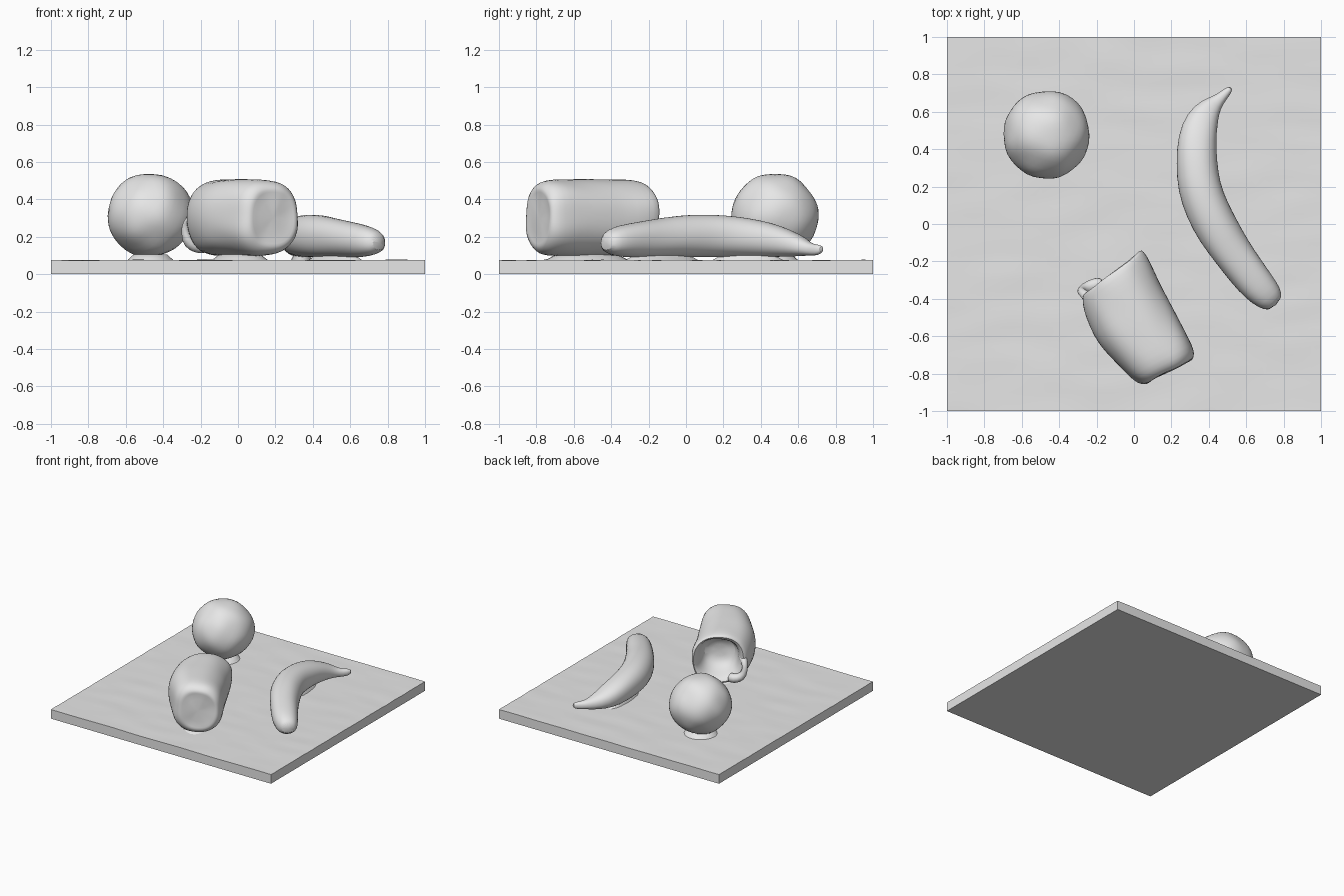
import bpy, bmesh, math
from mathutils import Vector, noise

if "Cube" in bpy.data.objects:
    bpy.data.objects.remove(bpy.data.objects["Cube"])

grey = bpy.data.materials.new("clay_grey")
grey.diffuse_color = (0.8, 0.8, 0.8, 1)
grey.use_nodes = True
grey.node_tree.nodes["Principled BSDF"].inputs["Base Color"].default_value = grey.diffuse_color


def finish(name, bm, angle=60):
    bmesh.ops.recalc_face_normals(bm, faces=bm.faces)
    me = bpy.data.meshes.new(name)
    bm.to_mesh(me)
    bm.free()
    me.materials.append(grey)
    ob = bpy.data.objects.new(name, me)
    bpy.context.collection.objects.link(ob)
    bpy.ops.object.select_all(action='DESELECT')
    ob.select_set(True)
    bpy.context.view_layer.objects.active = ob
    bpy.ops.object.shade_smooth_by_angle(angle=math.radians(angle))
    return ob


def roughen(bm, amount, scale):
    """Push points along their normals for a hand-shaped surface."""
    bm.normal_update()
    for v in bm.verts:
        v.co += v.normal * noise.noise(v.co * scale) * amount


def loft(bm, rings):
    """Skin a list of equal point rings and cap both ends."""
    loops = [[bm.verts.new(p) for p in r] for r in rings]
    n = len(loops[0])
    for a, b in zip(loops, loops[1:]):
        for i in range(n):
            j = (i + 1) % n
            bm.faces.new((a[i], a[j], b[j], b[i]))
    bm.faces.new(loops[0])
    bm.faces.new(loops[-1])


def ring(n, power=2.0):
    """Unit rounded-square section as (side, up) pairs."""
    out = []
    for i in range(n):
        c, s = math.cos(math.tau * i / n), math.sin(math.tau * i / n)
        out.append((math.copysign(abs(c) ** (2 / power), c),
                    math.copysign(abs(s) ** (2 / power), s)))
    return out


def subdivide(ob):
    ob.modifiers.new("smooth", 'SUBSURF').levels = 1
    ob.modifiers["smooth"].render_levels = 1


# Square board with a faintly uneven top
bm = bmesh.new()
bmesh.ops.create_grid(bm, x_segments=40, y_segments=40, size=1)
for v in bm.verts:
    v.co.z = 0.075 + 0.004 * noise.noise(Vector((v.co.x * 3, v.co.y * 9, 0)))
border = [e for e in bm.edges if e.is_boundary]
ext = bmesh.ops.extrude_edge_only(bm, edges=border)["geom"]
for v in [g for g in ext if isinstance(g, bmesh.types.BMVert)]:
    v.co.z = 0
bmesh.ops.contextual_create(bm, geom=[g for g in ext if isinstance(g, bmesh.types.BMEdge)])
finish("board", bm, 40)

# Round fruit
bm = bmesh.new()
bmesh.ops.create_icosphere(bm, subdivisions=4, radius=1)
for v in bm.verts:
    v.co = Vector((v.co.x * 0.232, v.co.y * 0.235, v.co.z * 0.222)) + Vector((-0.468, 0.477, 0.315))
roughen(bm, 0.012, 7)
finish("round_fruit", bm)

# Curved fruit: x, y, half width, bottom, top
stations = [(.52, .73, .012, .12, .15), (.495, .705, .025, .10, .16),
            (.455, .665, .032, .10, .165), (.41, .625, .06, .10, .20),
            (.365, .56, .09, .095, .237), (.337, .46, .105, .09, .277),
            (.335, .33, .11, .09, .302), (.347, .20, .116, .09, .317),
            (.39, .08, .119, .09, .319), (.45, -.04, .117, .09, .313),
            (.525, -.15, .107, .09, .298), (.60, -.25, .102, .09, .282),
            (.67, -.335, .095, .09, .266), (.725, -.395, .08, .10, .242),
            (.762, -.433, .05, .125, .21)]
rings = []
for i, (x, y, w, lo, hi) in enumerate(stations):
    a, b = stations[max(i - 1, 0)], stations[min(i + 1, len(stations) - 1)]
    side = Vector((b[1] - a[1], a[0] - b[0], 0)).normalized()
    rings.append([Vector((x, y, (lo + hi) / 2)) + side * w * c + Vector((0, 0, (hi - lo) / 2 * s))
                  for c, s in ring(20, 2.2)])
bm = bmesh.new()
loft(bm, rings)
roughen(bm, 0.006, 9)
subdivide(finish("curved_fruit", bm))

# Mug lying on its side: distance along axis, sideways centre, half width, half height
along, across = Vector((0.46, -0.888, 0)), Vector((0.888, 0.46, 0))
profile = [(.35, -.21, .04, .04), (.335, -.21, .12, .11), (.25, -.21, .145, .14),
           (.19, -.215, .165, .16), (.172, -.22, .185, .185), (.185, -.225, .203, .20),
           (.25, -.235, .215, .206), (.36, -.242, .222, .207), (.47, -.242, .222, .207),
           (.58, -.228, .21, .207), (.68, -.215, .196, .206), (.745, -.205, .182, .198),
           (.778, -.20, .16, .175), (.79, -.195, .135, .15), (.782, -.195, .115, .13),
           (.782, -.195, .04, .05)]
rings = []
for t, mid, w, h in profile:
    skew = -0.17 * max(0, 1 - max(0, t - 0.2) / 0.4)
    rings.append([along * (t + skew * w * c) + across * (mid + w * c) + Vector((0, 0, 0.301 + h * s))
                  for c, s in ring(32, 2.35)])
bm = bmesh.new()
loft(bm, rings)
roughen(bm, 0.012, 8)
subdivide(finish("mug", bm))

# Lumpy handle near the mug's open end: x, y, z, radius
path = [(-.16, -.32, .15, .04), (-.215, -.325, .145, .038), (-.265, -.35, .165, .035),
        (-.285, -.36, .22, .022), (-.28, -.362, .275, .022), (-.24, -.40, .30, .035),
        (-.19, -.45, .31, .04)]
rings = []
for i, (x, y, z, r) in enumerate(path):
    a, b = path[max(i - 1, 0)], path[min(i + 1, len(path) - 1)]
    d = (Vector(b[:3]) - Vector(a[:3])).normalized()
    u = d.cross(Vector((0.5, -0.85, 0.1))).normalized()
    w = d.cross(u)
    rings.append([Vector((x, y, z)) + (u * c + w * s) * r for c, s in ring(12)])
bm = bmesh.new()
loft(bm, rings)
subdivide(finish("mug_handle", bm))

# Low contact mounds under each item: x, y, half length, half width, turn
for name, x, y, l, w, turn in [("round_fruit_mound", -.468, .477, .13, .13, 0),
                               ("curved_fruit_mound_back", .34, .33, .2, .06, 92),
                               ("curved_fruit_mound_front", .52, -.13, .25, .06, -55),
                               ("mug_mound", .01, -.53, .26, .12, -62.6)]:
    ca, sa = math.cos(math.radians(turn)), math.sin(math.radians(turn))
    bm = bmesh.new()
    loft(bm, [[Vector((x + k * (l * c * ca - w * s * sa), y + k * (l * c * sa + w * s * ca), z))
               for c, s in ring(24)] for k, z in ((1, .07), (.85, .086), (.7, .105))])
    finish(name, bm)
